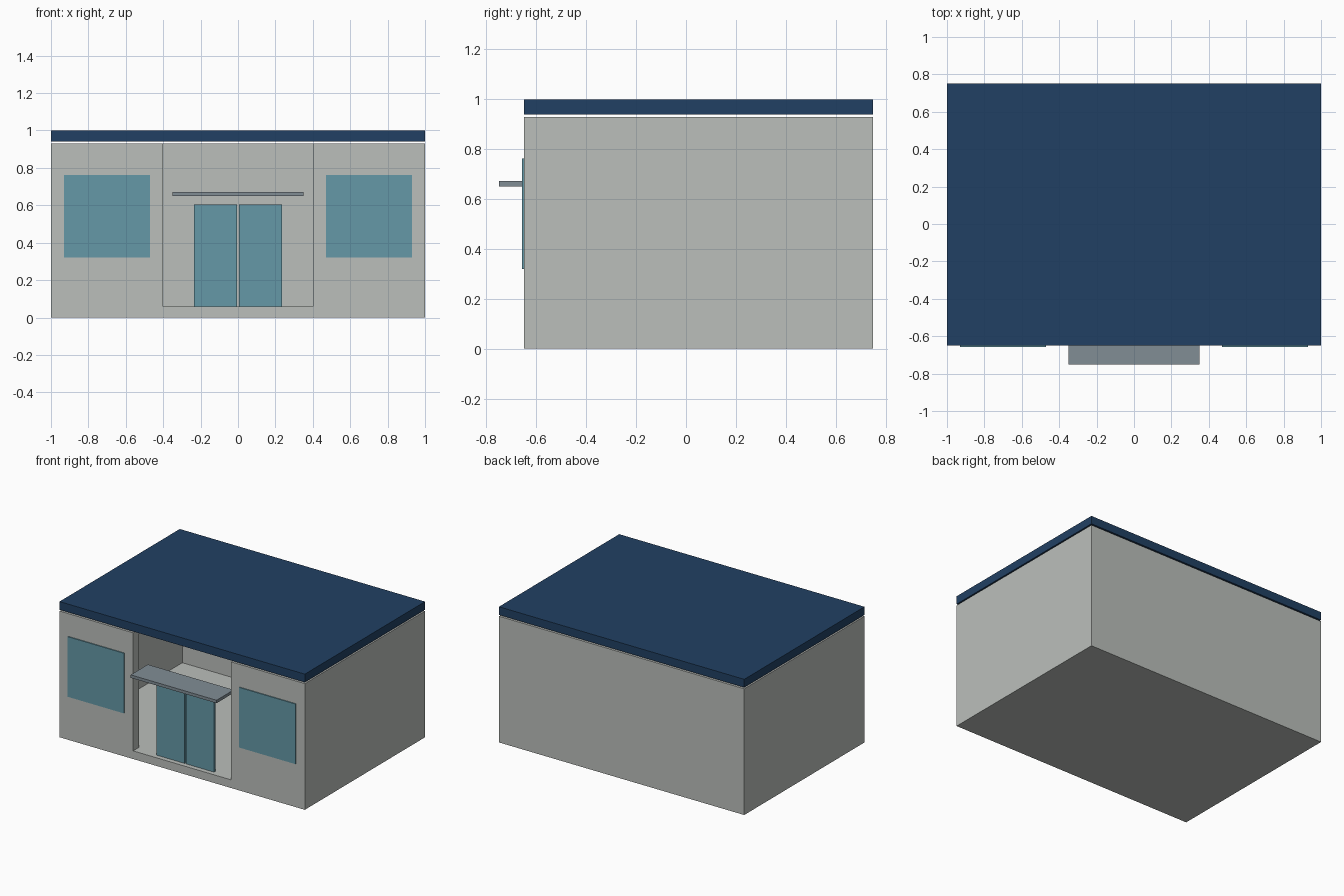
import bpy
import bmesh

if "Cube" in bpy.data.objects:
    bpy.data.objects.remove(bpy.data.objects["Cube"])


def material(name, rgb):
    """Flat material from 0-255 display values."""
    m = bpy.data.materials.new(name)
    lin = [((c / 255 + 0.055) / 1.055) ** 2.4 for c in rgb]
    m.diffuse_color = (*lin, 1.0)
    m.use_nodes = True
    m.node_tree.nodes["Principled BSDF"].inputs["Base Color"].default_value = m.diffuse_color
    return m


WALL = material("wall grey", (187, 191, 187))
ROOF = material("roof navy", (33, 64, 99))
GLASS = material("glass teal", (101, 152, 167))
CANOPY = material("canopy slate", (129, 141, 149))


def prism(name, plan, z0, z1, mat):
    """Extrude a plan outline from z0 up to z1."""
    bm = bmesh.new()
    face = bm.faces.new([bm.verts.new((x, y, z0)) for x, y in plan])
    top = bmesh.ops.extrude_face_region(bm, geom=[face])["geom"]
    bmesh.ops.translate(bm, vec=(0, 0, z1 - z0),
                        verts=[v for v in top if isinstance(v, bmesh.types.BMVert)])
    bmesh.ops.recalc_face_normals(bm, faces=bm.faces)
    mesh = bpy.data.meshes.new(name)
    bm.to_mesh(mesh)
    bm.free()
    mesh.materials.append(mat)
    obj = bpy.data.objects.new(name, mesh)
    bpy.context.collection.objects.link(obj)
    return obj


def box(name, x0, x1, y0, y1, z0, z1, mat):
    return prism(name, [(x0, y0), (x1, y0), (x1, y1), (x0, y1)], z0, z1, mat)


# Hollow building shell, open at the top, with a full-height entrance
shell = box("building_shell", -1, 1, -0.65, 0.75, 0, 0.93, WALL)
room_plan = [(-0.4, -0.8), (0.4, -0.8), (0.4, -0.58), (0.93, -0.58),
             (0.93, 0.68), (-0.93, 0.68), (-0.93, -0.58), (-0.4, -0.58)]
cutter = prism("room_cutter", room_plan, 0.06, 1.2, WALL)
cutter.hide_render = True
cut = shell.modifiers.new("room", "BOOLEAN")
cut.operation = "DIFFERENCE"
cut.solver = "EXACT"
cut.object = cutter
bpy.context.view_layer.objects.active = shell
shell.select_set(True)
bpy.ops.object.modifier_apply(modifier=cut.name)
bpy.data.objects.remove(cutter)

# Roof slab, just clear of the wall tops
box("roof", -1, 1, -0.65, 0.75, 0.94, 1.0, ROOF)

# Entrance canopy
box("canopy", -0.35, 0.35, -0.75, -0.55, 0.65, 0.672, CANOPY)

# Window plates and door leaves, one on each side
for side, s in (("left", -1), ("right", 1)):
    x0, x1 = sorted((s * 0.47, s * 0.93))
    box(f"{side}_window", x0, x1, -0.657, -0.648, 0.32, 0.763, GLASS)
    x0, x1 = sorted((s * 0.005, s * 0.235))
    box(f"{side}_door", x0, x1, -0.615, -0.6, 0.06, 0.603, GLASS)
